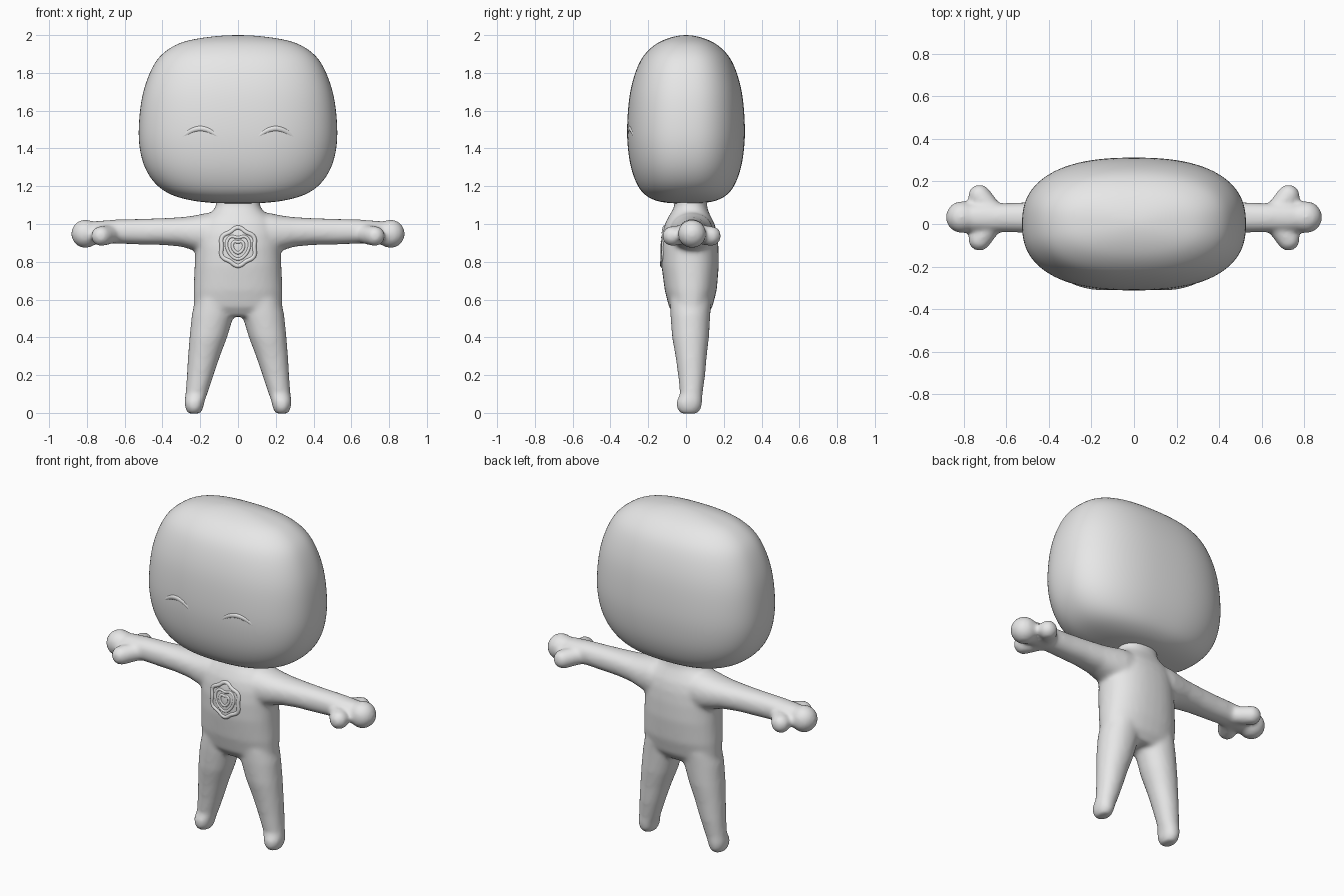
import bpy, bmesh, math
from mathutils import Vector

cube = bpy.data.objects.get("Cube")
if cube:
    bpy.data.objects.remove(cube, do_unlink=True)

clay = bpy.data.materials.new("plain grey")
clay.use_nodes = True
clay.diffuse_color = (0.8, 0.8, 0.8, 1)
clay.node_tree.nodes["Principled BSDF"].inputs["Base Color"].default_value = (0.8, 0.8, 0.8, 1)


def add_object(name, data):
    data.materials.append(clay)
    obj = bpy.data.objects.new(name, data)
    bpy.context.collection.objects.link(obj)
    return obj


def loft(bm, sections, axis_u, axis_v, power=2.2, sides=32):
    """Skin a closed tube over (centre, half width u, half width v) sections."""
    u, v = Vector(axis_u), Vector(axis_v)
    rings = []
    for centre, a, b in sections:
        ring = []
        for i in range(sides):
            t = math.tau * i / sides
            c, s = math.cos(t), math.sin(t)
            pu = math.copysign(abs(c) ** (2 / power), c) * a
            pv = math.copysign(abs(s) ** (2 / power), s) * b
            ring.append(bm.verts.new(Vector(centre) + u * pu + v * pv))
        rings.append(ring)
    for low, high in zip(rings, rings[1:]):
        for i in range(sides):
            j = (i + 1) % sides
            bm.faces.new((low[i], low[j], high[j], high[i]))
    bm.faces.new(rings[0])
    bm.faces.new(rings[-1])


def ball(bm, centre, radius):
    made = bmesh.ops.create_uvsphere(bm, u_segments=24, v_segments=16, radius=radius)
    bmesh.ops.translate(bm, verts=made["verts"], vec=centre)


def finish(bm, name):
    bmesh.ops.recalc_face_normals(bm, faces=bm.faces)
    mesh = bpy.data.meshes.new(name)
    bm.to_mesh(mesh)
    bm.free()
    mesh.shade_smooth()
    return add_object(name, mesh)


X, Y, Z = (1, 0, 0), (0, 1, 0), (0, 0, 1)

# Head: wide rounded block
bm = bmesh.new()
head_profile = [(1.108, .10, .07), (1.118, .22, .15), (1.14, .32, .20), (1.17, .39, .237),
                (1.22, .45, .267), (1.3, .50, .295), (1.4, .525, .31), (1.5, .53, .315),
                (1.65, .517, .306), (1.75, .49, .287), (1.84, .452, .257), (1.9, .408, .222),
                (1.95, .335, .168), (1.975, .26, .12), (1.992, .15, .07), (2.0, .05, .02)]
loft(bm, [((0, 0, z), a, b) for z, a, b in head_profile], X, Y, 2.45, 40)
head = finish(bm, "head")
sub = head.modifiers.new("rounding", 'SUBSURF')
sub.levels = sub.render_levels = 2

# Body: torso with neck, arms, hands and legs fused into one skin
bm = bmesh.new()
torso = [(.51, .15, .025, .08), (.56, .235, .025, .115), (.65, .236, .025, .138),
         (.78, .23, .022, .152), (.88, .225, .02, .152), (.95, .22, .02, .145),
         (1.0, .205, .02, .132), (1.04, .17, .02, .112), (1.07, .132, .022, .095),
         (1.1, .115, .025, .086), (1.17, .12, .025, .086)]
loft(bm, [((0, y, z), a, b) for z, a, y, b in torso], X, Y, 2.3)

for side in (1, -1):
    # Arm
    arm = [(.08, .95, .115, .11), (.17, .95, .115, .108), (.23, .952, .105, .093),
           (.3, .958, .092, .078), (.4, .96, .08, .071), (.52, .959, .071, .068),
           (.64, .96, .068, .064), (.74, .955, .066, .062), (.82, .948, .06, .058)]
    loft(bm, [((side * x, .03, z), b, h) for x, z, b, h in arm], Y, Z)
    # Rounded fingertips: one at the end and one on either side
    ball(bm, (side * .808, .032, .948), .076)
    for direction in (1, -1):
        for k in range(8):
            f = k / 7
            ball(bm, (side * (.64 + .085 * f), .03 + direction * .103 * f, .95 - .014 * f),
                 .048 + .006 * f)
    # Leg and foot
    leg = [(.6, .125, .025, .10, .11), (.52, .133, .023, .112, .106), (.4, .157, .024, .1, .098),
           (.3, .18, .027, .085, .083), (.2, .2, .03, .071, .072), (.1, .22, .028, .058, .06),
           (.06, .231, .018, .054, .07), (.025, .232, .016, .048, .066), (-.004, .232, .016, .033, .046)]
    loft(bm, [((side * x, y, z), a, b) for z, x, y, a, b in leg], X, Y, 2.1)

body = finish(bm, "body")
remesh = body.modifiers.new("fuse", 'REMESH')
remesh.mode = 'VOXEL'
remesh.voxel_size = .011
remesh.use_smooth_shade = True
smooth = body.modifiers.new("soften", 'SMOOTH')
smooth.factor = .5
smooth.iterations = 14


def relief(name, target, points, radius, sink, closed=False, taper=False):
    """Lay a low raised ridge on the front surface of the target."""
    surface = target.evaluated_get(bpy.context.evaluated_depsgraph_get())
    curve = bpy.data.curves.new(name, 'CURVE')
    curve.dimensions = '3D'
    curve.bevel_depth = radius
    curve.bevel_resolution = 3
    curve.use_fill_caps = True
    line = curve.splines.new('POLY')
    line.points.add(len(points) - 1)
    line.use_cyclic_u = closed
    for i, (x, z) in enumerate(points):
        hit, spot, normal, _ = surface.ray_cast(Vector((x, -1, z)), Vector(Y))
        if not hit:
            spot, normal = Vector((x, -.13, z)), Vector((0, -1, 0))
        line.points[i].co = (*(spot - normal * sink), 1)
        if taper:
            line.points[i].radius = .55 + .45 * math.sin(math.pi * i / (len(points) - 1))
    line.use_smooth = True
    return add_object(name, curve)


bpy.context.view_layer.update()

# Closed, smiling eyes
for label, side in (("left_eye", 1), ("right_eye", -1)):
    arch = []
    for i in range(25):
        t = -1 + i / 12
        arch.append((side * .2 + .105 * t, 1.505 - .055 * t * t))
    relief(label, head, arch, .018, .011, taper=True)

# Scalloped chest badge: wavy rim and two nested petals
rim = []
for i in range(72):
    t = math.tau * i / 72
    r = .092 + .006 * math.cos(6 * (t - math.pi / 2))
    rim.append((r * math.cos(t), .88 + r * 1.04 * math.sin(t)))
relief("badge_rim", body, rim, .012, .004, closed=True)
for name, size in (("badge_outer_petal", .06), ("badge_inner_petal", .03)):
    petal = []
    for i in range(48):
        t = math.tau * i / 48
        dip = .3 * math.exp(-((t - math.pi / 2) / .4) ** 2)
        petal.append((size * math.cos(t) * (1 + .2 * math.sin(t)),
                      .88 + size * (1.1 * math.sin(t) - dip)))
    relief(name, body, petal, .009, .004, closed=True)
